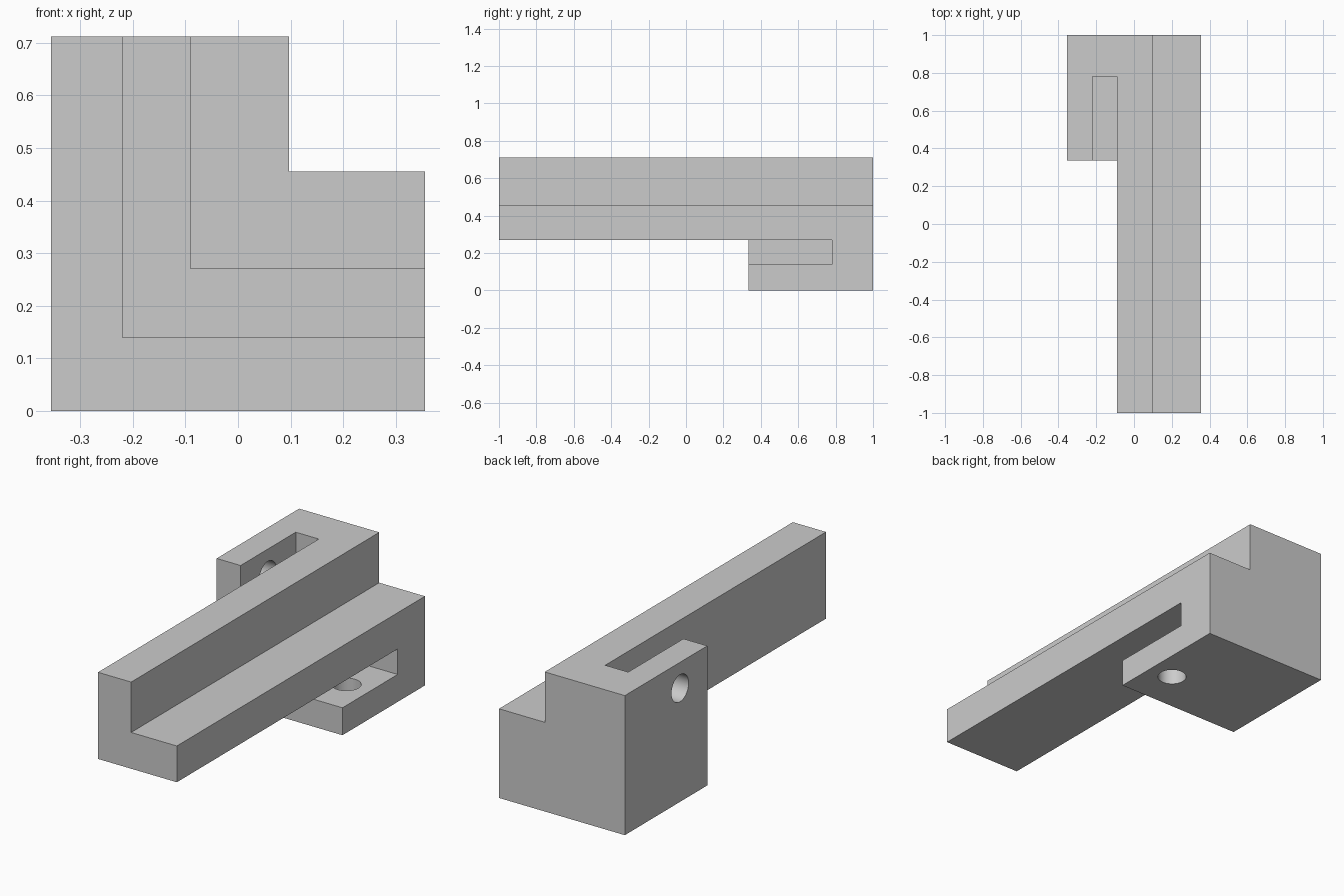
import bpy
import bmesh
from math import pi
from mathutils import Matrix

cube = bpy.data.objects.get("Cube")
if cube:
    bpy.data.objects.remove(cube, do_unlink=True)

# Single grey material
grey = bpy.data.materials.new("light grey")
grey.use_nodes = True
colour = (0.6, 0.6, 0.6, 1)
grey.diffuse_color = colour
grey.node_tree.nodes["Principled BSDF"].inputs["Base Color"].default_value = colour

RIGHT, TOP = 0.355, 0.712      # outer ends of the two L legs
BACK, BRACKET_FRONT, SLOT_END = 1.0, 0.335, 0.78
HOLE_Y, HOLE_INSET, HOLE_RADIUS = 0.555, 0.132, 0.069


def finish(bm, name):
    bmesh.ops.recalc_face_normals(bm, faces=bm.faces)
    mesh = bpy.data.meshes.new(name)
    bm.to_mesh(mesh)
    bm.free()
    mesh.materials.append(grey)
    obj = bpy.data.objects.new(name, mesh)
    bpy.context.collection.objects.link(obj)
    return obj


def angle_bar(name, inner, outer, y0, y1, extra=0.0):
    """L-shaped profile between two corners, extruded along y."""
    (xi, zi), (xo, zo) = inner, outer
    r, t = RIGHT + extra, TOP + extra
    outline = [(xo, zo), (r, zo), (r, zi), (xi, zi), (xi, t), (xo, t)]
    bm = bmesh.new()
    face = bm.faces.new([bm.verts.new((x, y0, z)) for x, z in outline])
    new = bmesh.ops.extrude_face_region(bm, geom=[face])["geom"]
    verts = [v for v in new if isinstance(v, bmesh.types.BMVert)]
    bmesh.ops.translate(bm, verts=verts, vec=(0, y1 - y0, 0))
    return finish(bm, name)


def hole(name, centre, rotation):
    bm = bmesh.new()
    bmesh.ops.create_cone(bm, cap_ends=True, segments=48, radius1=HOLE_RADIUS,
                          radius2=HOLE_RADIUS, depth=0.2,
                          matrix=Matrix.Translation(centre) @ rotation)
    return finish(bm, name)


# Solid angle bar with a step, at full bracket depth
body = angle_bar("slotted_angle_bracket", (0.097, 0.455), (-RIGHT, 0),
                 -BACK, BACK)

# Cutters: front relief, clamping slot, screw holes through both flanges
bar_corner = (-0.09, 0.27)
cutters = [
    angle_bar("front_relief", bar_corner, (-0.5, -0.2), -1.2, BRACKET_FRONT, 0.2),
    angle_bar("clamp_slot", bar_corner, (-0.22, 0.14), 0.2, SLOT_END, 0.2),
    hole("side_hole", (-0.3, HOLE_Y, TOP - HOLE_INSET), Matrix.Rotation(pi / 2, 4, "Y")),
    hole("bottom_hole", (RIGHT - HOLE_INSET, HOLE_Y, 0.055), Matrix.Identity(4)),
]
bpy.ops.object.select_all(action="DESELECT")
body.select_set(True)
bpy.context.view_layer.objects.active = body
for cutter in cutters:
    cutter.hide_render = True
    mod = body.modifiers.new(cutter.name, "BOOLEAN")
    mod.operation = "DIFFERENCE"
    mod.solver = "EXACT"
    mod.object = cutter
    bpy.ops.object.modifier_apply(modifier=mod.name)
    bpy.data.objects.remove(cutter, do_unlink=True)

# Round hole walls, crisp edges
bpy.ops.object.shade_smooth_by_angle(angle=pi / 6)
